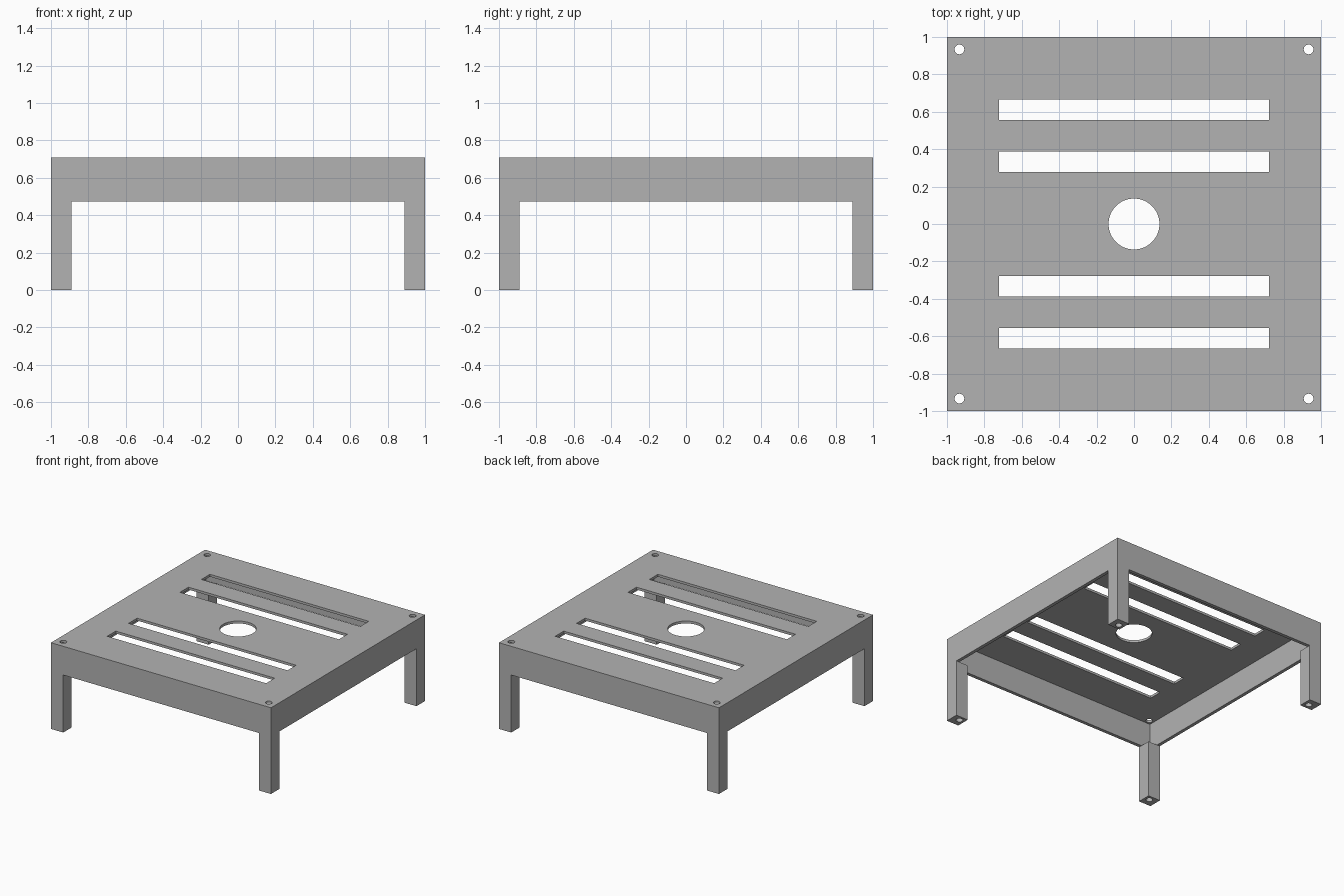
import bpy
import math

if "Cube" in bpy.data.objects:
    bpy.data.objects.remove(bpy.data.objects["Cube"])

U = 1 / 36                  # design unit
LEG_TOP, TOP = 17 * U, 25.5 * U
WALL, PLATE = U, 0.02       # skirt and plate thickness
HOLE_POS = 33.6 * U         # corner screw hole offset

grey = bpy.data.materials.new("plain_grey")
grey.use_nodes = True
colour = (0.45, 0.45, 0.45, 1)
grey.diffuse_color = colour
grey.node_tree.nodes["Principled BSDF"].inputs["Base Color"].default_value = colour


def box(name, x0, x1, y0, y1, z0, z1):
    bpy.ops.mesh.primitive_cube_add(
        size=1, location=((x0 + x1) / 2, (y0 + y1) / 2, (z0 + z1) / 2))
    ob = bpy.context.object
    ob.name = name
    ob.scale = (x1 - x0, y1 - y0, z1 - z0)
    bpy.ops.object.transform_apply(location=False, rotation=False)
    return ob


def drill(name, x, y, radius, sides):
    bpy.ops.mesh.primitive_cylinder_add(
        vertices=sides, radius=radius, depth=3, location=(x, y, 0))
    bpy.context.object.name = name
    return bpy.context.object


def cut(target, cutter):
    cutter.hide_render = True
    mod = target.modifiers.new("cut", "BOOLEAN")
    mod.operation, mod.solver, mod.object = "DIFFERENCE", "EXACT", cutter
    bpy.context.view_layer.objects.active = target
    bpy.ops.object.modifier_apply(modifier=mod.name)
    bpy.data.objects.remove(cutter)


def finish(ob):
    ob.data.materials.clear()
    ob.data.materials.append(grey)
    bpy.ops.object.select_all(action="DESELECT")
    ob.select_set(True)
    bpy.context.view_layer.objects.active = ob
    bpy.ops.object.shade_smooth_by_angle(angle=math.radians(30))


# Top plate with hanging skirt, open underneath
tray = box("top_plate_and_skirt", -1, 1, -1, 1, LEG_TOP, TOP)
inner = 1 - WALL
cut(tray, box("hollow", -inner, inner, -inner, inner, 0, TOP - PLATE))

# Central hole and four vent slots
cut(tray, drill("centre_drill", 0, 0, 4.9 * U, 64))
for side in (-1, 1):
    for start in (10, 20):
        middle = side * (start + 2) * U
        cut(tray, box("slot", -26 * U, 26 * U,
                      middle - 2 * U, middle + 2 * U, LEG_TOP, 1))

# Square legs, bored through in line with the plate's corner holes
for sx, side_name in ((1, "left"), (-1, "right")):
    for sy, end_name in ((-1, "front"), (1, "back")):
        xs = sorted((sx, sx * 32 * U))
        ys = sorted((sy, sy * 32 * U))
        leg = box(f"{end_name}_{side_name}_leg", *xs, *ys, 0, LEG_TOP)
        for part in (tray, leg):
            cut(part, drill("screw_drill", sx * HOLE_POS, sy * HOLE_POS, 0.026, 32))
        finish(leg)
finish(tray)
